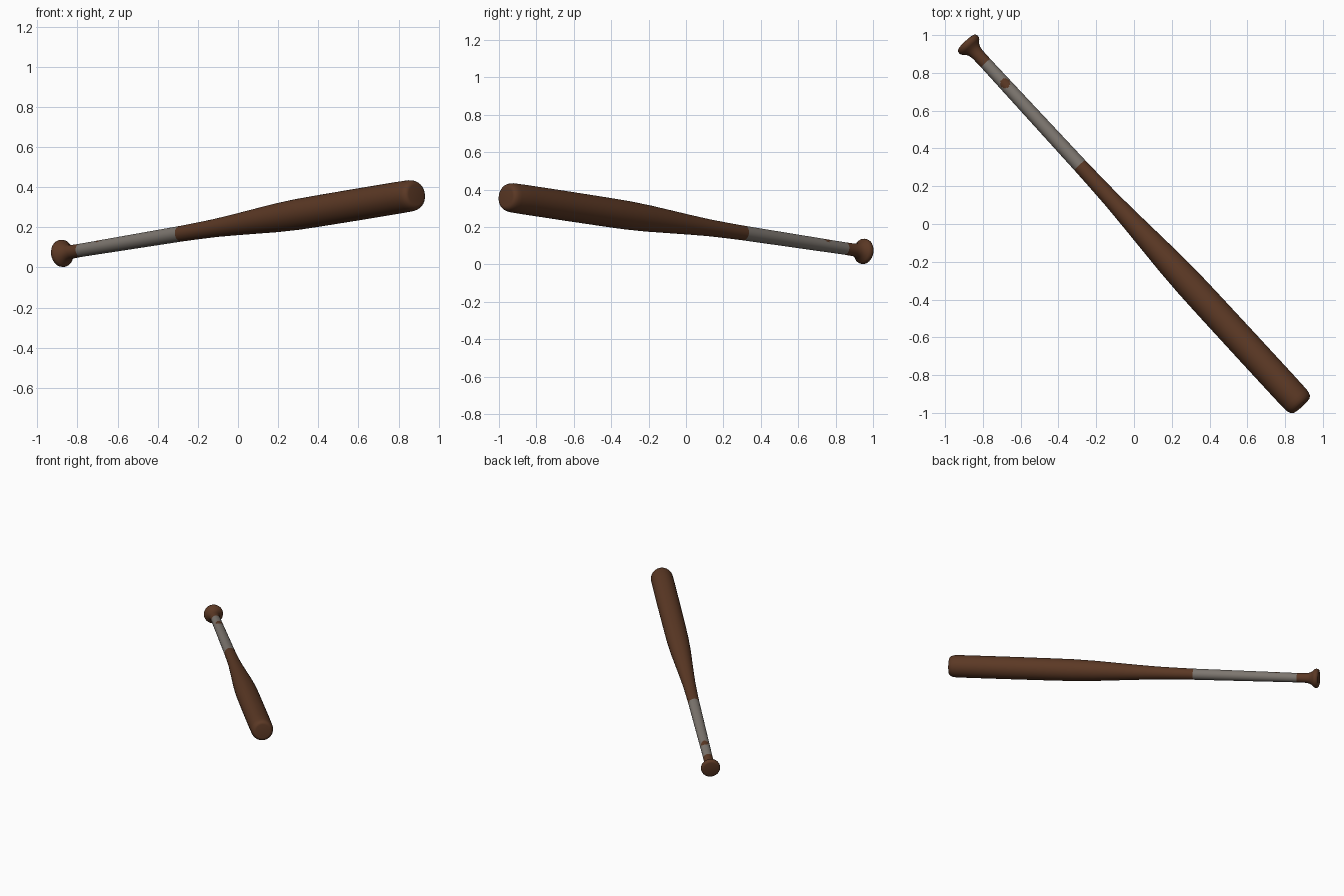
import bpy, bmesh, math
from mathutils import Vector

if "Cube" in bpy.data.objects:
    bpy.data.objects.remove(bpy.data.objects["Cube"])

START = Vector((-0.889, 0.964, 0.068))   # knob end of the axis
END = Vector((0.887, -0.962, 0.362))     # barrel end of the axis
AXIS = (END - START).normalized()
LENGTH = (END - START).length
UP = (Vector((0, 0, 1)) - AXIS * AXIS.z).normalized()
SIDE = AXIS.cross(UP)
SEG = 48


def material(name, rgb):
    m = bpy.data.materials.new(name)
    m.diffuse_color = (*rgb, 1)
    m.use_nodes = True
    m.node_tree.nodes["Principled BSDF"].inputs["Base Color"].default_value = m.diffuse_color
    return m


wood = material("brown wood", (0.105, 0.040, 0.018))
tape = material("grey tape", (0.205, 0.182, 0.160))


def lathe(name, profile, mats, rule=None):
    """Revolve (distance, radius) points around the bat axis; cap open ends."""
    bm = bmesh.new()
    rings = []
    for t, r in profile:
        ring = []
        for i in range(SEG):
            a = 2 * math.pi * i / SEG
            ring.append(bm.verts.new(START + AXIS * t + (UP * math.cos(a) + SIDE * math.sin(a)) * r))
        rings.append(ring)
    for a, b in zip(rings, rings[1:]):
        for i in range(SEG):
            j = (i + 1) % SEG
            bm.faces.new((a[i], a[j], b[j], b[i]))
    if profile[0][0] < 0.01:
        bm.faces.new(rings[0])
    if profile[-1][0] > LENGTH - 0.01:
        bm.faces.new(rings[-1])
    bmesh.ops.recalc_face_normals(bm, faces=bm.faces)
    # an open tube or shell must face away from the axis
    f = max(bm.faces, key=lambda q: len(q.verts) == 4 and q.calc_center_median().z)
    c = f.calc_center_median() - START
    if f.normal.dot(c - AXIS * c.dot(AXIS)) < 0:
        bmesh.ops.reverse_faces(bm, faces=bm.faces)
    if rule:
        for f in bm.faces:
            f.material_index = rule(f.calc_center_median() - START)
    mesh = bpy.data.meshes.new(name)
    bm.to_mesh(mesh)
    bm.free()
    for m in mats:
        mesh.materials.append(m)
    ob = bpy.data.objects.new(name, mesh)
    bpy.context.collection.objects.link(ob)
    bpy.context.view_layer.objects.active = ob
    ob.select_set(True)
    bpy.ops.object.shade_smooth_by_angle(angle=math.radians(40))
    ob.select_set(False)


# Knob with its flare and bare neck
lathe("knob", [(0, 0.052), (0.003, 0.060), (0.010, 0.066), (0.020, 0.068), (0.030, 0.066),
               (0.038, 0.060), (0.050, 0.047), (0.068, 0.038), (0.090, 0.034), (0.155, 0.033)], [wood])


# Taped grip, with a small worn patch on top showing the wood
def worn(p):
    t = p.dot(AXIS)
    return int(p.dot(UP) > 0 and math.hypot(t - 0.307, p.dot(SIDE)+0.003 ) < 0.026)


steps = [0.155] + [0.275 + 0.006 * i for i in range(11)] + [0.895]
lathe("grip", [(t, 0.033 + 0.006 * (t - 0.155) / 0.74) for t in steps], [tape, wood], worn)

# Tapered handle and rounded barrel
lathe("barrel", [(0.895, 0.039), (1.0, 0.041), (1.15, 0.045), (1.3, 0.053), (1.45, 0.062),
                 (1.6, 0.071), (1.75, 0.0765), (1.9, 0.078), (2.2, 0.079), (2.5, 0.079),
                 (LENGTH - 0.045, 0.078), (LENGTH - 0.025, 0.075), (LENGTH - 0.010, 0.069),
                 (LENGTH - 0.002, 0.060), (LENGTH, 0.050)], [wood])
